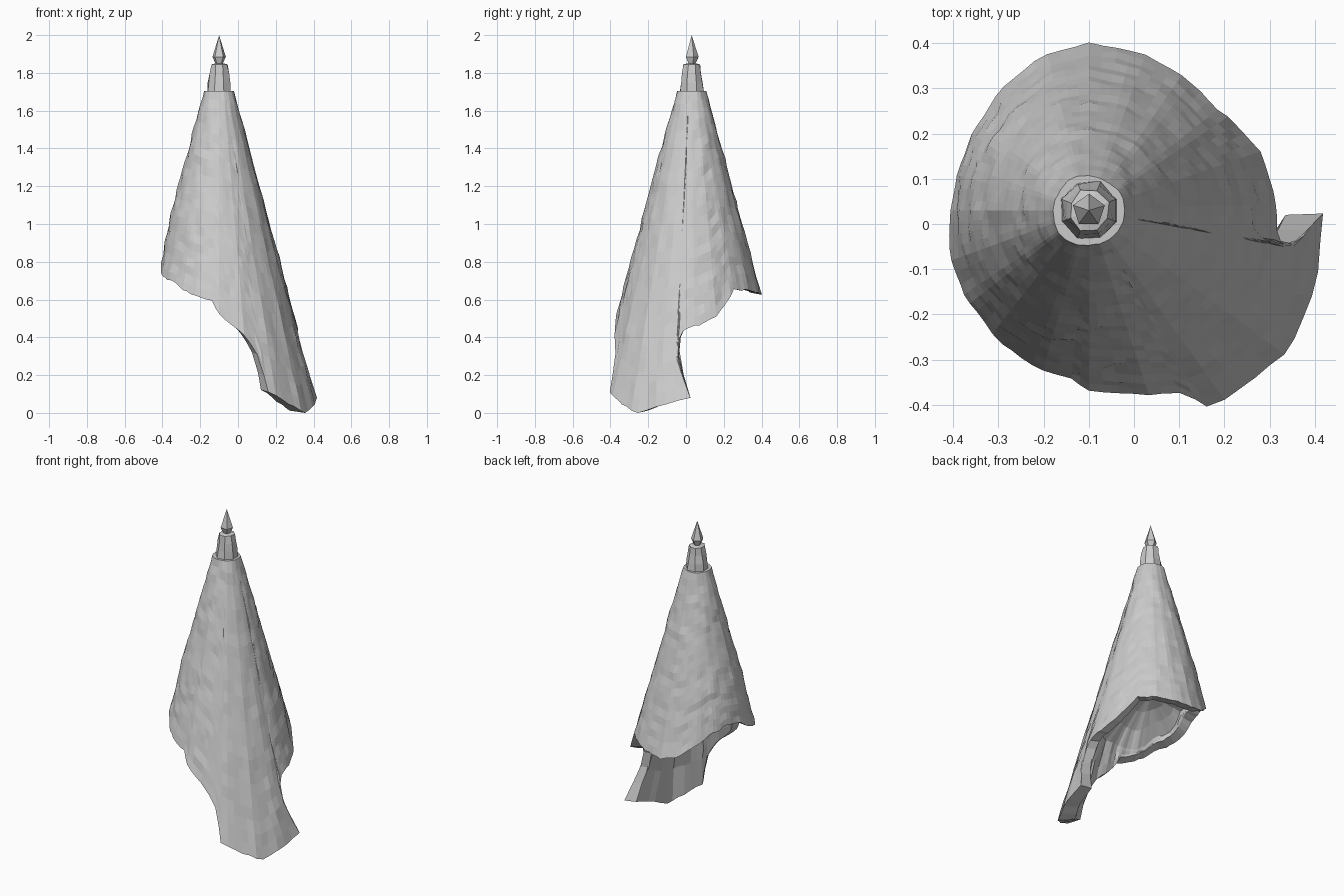
import bpy, bmesh, math, random
from mathutils import Vector, noise

if "Cube" in bpy.data.objects:
    bpy.data.objects.remove(bpy.data.objects["Cube"])

random.seed(4)
AX, AY = -0.10, 0.03          # spire axis
SIDES = 20

# Broken lower edge: (angle in degrees, height)
EDGE = [(-180, .80), (-165, .745), (-150, .715), (-138, .70), (-123, .65), (-106, .612),
        (-96, .595), (-90, .525), (-76, .44), (-68, .37), (-63.5, .31), (-60.5, .20),
        (-59, .11), (-45, .045), (-32, .0), (-20, .045), (-10.5, .08), (-10.2, .19),
        (-9.8, .29), (-9, .39), (-6, .435),
        (10, .48), (19, .51), (30, .59), (38, .655), (60, .645), (90, .625),
        (105, .65), (120, .71), (138, .78), (160, .82), (180, .80)]


def columns(step=5.0):
    """Subdivide the broken edge so each column is narrow."""
    out = []
    for (a0, z0), (a1, z1) in zip(EDGE, EDGE[1:]):
        n = max(1, math.ceil((a1 - a0) / step))
        for i in range(n):
            t = i / n
            wob = random.uniform(-.006, .006) if i else 0
            out.append((a0 + (a1 - a0) * t, z0 + (z1 - z0) * t + wob))
    return out


def cone_radius(z):
    return 0.08 + (1.70 - z) * 0.27


def surface_point(a, z, inset=0.0, rough=0.0, scale=1.0, height=None):
    """Point on the faceted cone; the tail tip flares sideways into a hook."""
    hook = max(0, min(1, (.30 - z) / .22)) * max(0, min(1, (a + 30) / 20)) if a < -8 else 0
    ang = math.radians(a + 10 * hook)
    half = math.pi / SIDES
    local = (ang % (2 * half)) - half
    r = cone_radius(z) * (math.cos(half) / math.cos(local)) * 1.004
    # the left side tucks in slightly at its lower edge
    r -= .018 * max(0, -math.cos(ang)) * max(0, min(1, (1.0 - z) / .2))
    r = (r - inset) * scale
    p = Vector((AX + r * math.cos(ang), AY + r * math.sin(ang), z if height is None else height))
    d = rough * noise.noise(p * 16)
    p.x += d * math.cos(ang)
    p.y += d * math.sin(ang)
    return p


def bridge(bm, lower, upper):
    n = len(lower)
    for i in range(n):
        j = (i + 1) % n
        bm.faces.new((lower[i], lower[j], upper[j], upper[i]))


def finish(bm, name):
    bmesh.ops.recalc_face_normals(bm, faces=bm.faces)
    me = bpy.data.meshes.new(name)
    bm.to_mesh(me)
    bm.free()
    ob = bpy.data.objects.new(name, me)
    bpy.context.collection.objects.link(ob)
    return ob


# Broken conical roof: rough outer skin from torn edge to collar
bm = bmesh.new()
cols = columns()
ROWS, TOP = 24, 1.705
outer = []
for k in range(ROWS + 1):
    t = k / ROWS
    ring = [bm.verts.new(surface_point(a, zb + (TOP - zb) * t, 0, .008 if k else 0))
            for a, zb in cols]
    if outer:
        bridge(bm, outer[-1], ring)
    outer.append(ring)
bm.faces.new(outer[-1])

# Coarse underside: thick torn rim, inner wall of the tail, shallow vault closing the cone
prev = outer[0]
for k in range(4):
    t = k / 3
    ring = []
    for a, zb in cols:
        z = zb + .012 + max(0, .62 - zb) * t + .03 * t
        inset = .06 + .035 * max(0, 1 - z / .2)
        ring.append(bm.verts.new(surface_point(a, z, inset, .02 if k else 0)))
    bridge(bm, prev, ring)
    prev = ring
for s, rise in ((.7, .45), (.4, .8), (.12, 1.0)):
    ring = []
    for a, zb in cols:
        base = max(.62, zb) + .042
        ring.append(bm.verts.new(surface_point(a, base, .06, .03, s, base + (.86 - base) * rise)))
    bridge(bm, prev, ring)
    prev = ring
bm.faces.new(prev)
finish(bm, "broken_roof")


def lathe(name, profile, sides, turn=0.0, jitter=0.0):
    """Low-poly turned part around the spire axis from (radius, height) pairs."""
    bm = bmesh.new()
    prev = None
    for r, z in profile:
        ring = []
        for i in range(sides):
            a = turn + 2 * math.pi * i / sides
            rr = r + random.uniform(-jitter, jitter)
            ring.append(bm.verts.new((AX + rr * math.cos(a), AY + rr * math.sin(a), z)))
        if prev:
            bridge(bm, prev, ring)
        else:
            bm.faces.new(ring)
        prev = ring
    bm.faces.new(prev)
    bmesh.ops.remove_doubles(bm, verts=bm.verts, dist=.0005)
    return finish(bm, name)


# Collar of short slates and the pointed finial
lathe("top_collar", [(.068, 1.69), (.062, 1.75), (.054, 1.80), (.045, 1.845), (.025, 1.85)],
      8, math.pi / 8, .004)
lathe("finial", [(.024, 1.80), (.020, 1.848), (.037, 1.885), (.0001, 2.0)], 5, .3)
